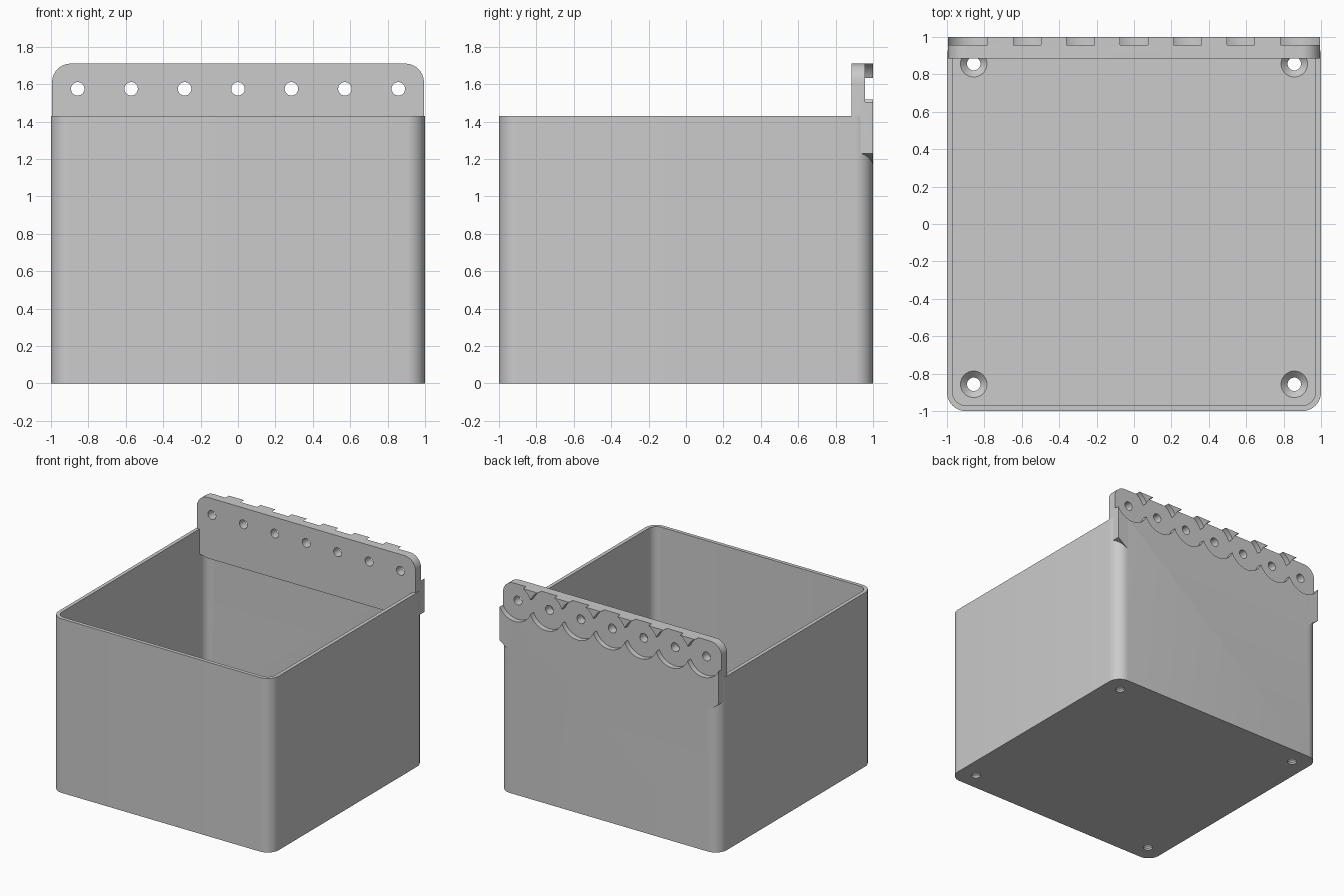
import bpy, bmesh
from math import sin, cos, pi, radians
from mathutils import Matrix, Vector

cube = bpy.data.objects.get("Cube")
if cube:
    bpy.data.objects.remove(cube, do_unlink=True)

grey = bpy.data.materials.new("plain grey")
grey.use_nodes = True
grey.diffuse_color = (0.6, 0.6, 0.6, 1)
grey.node_tree.nodes["Principled BSDF"].inputs["Base Color"].default_value = (0.6, 0.6, 0.6, 1)

WALL, FLOOR, RIM = 0.03, 0.05, 1.43
PLATE_FRONT, HOLE_Z, PITCH = 0.885, 1.575, 2 / 7


def arc(cx, cy, r, start, steps=10):
    """Quarter arc, counter-clockwise from the start angle."""
    angles = [start + pi / 2 * i / steps for i in range(steps + 1)]
    return [(cx + r * cos(a), cy + r * sin(a)) for a in angles]


def rounded_square(half, r):
    c = half - r
    return arc(c, c, r, 0) + arc(-c, c, r, pi / 2) + arc(-c, -c, r, pi) + arc(c, -c, r, 1.5 * pi)


def make_object(name, bm):
    bmesh.ops.recalc_face_normals(bm, faces=bm.faces[:])
    mesh = bpy.data.meshes.new(name)
    bm.to_mesh(mesh)
    bm.free()
    mesh.materials.append(grey)
    ob = bpy.data.objects.new(name, mesh)
    bpy.context.collection.objects.link(ob)
    return ob


def extrude_profile(name, points, direction):
    bm = bmesh.new()
    face = bm.faces.new([bm.verts.new(p) for p in points])
    top = bmesh.ops.extrude_face_region(bm, geom=[face])["geom"]
    bmesh.ops.translate(bm, vec=Vector(direction),
                        verts=[v for v in top if isinstance(v, bmesh.types.BMVert)])
    return make_object(name, bm)


def cutter(name, r1, r2, depth, centre, along_y=False, sides=32):
    bm = bmesh.new()
    turn = Matrix.Rotation(pi / 2, 4, "X") if along_y else Matrix()
    bmesh.ops.create_cone(bm, cap_ends=True, segments=sides, radius1=r1, radius2=r2,
                          depth=depth, matrix=Matrix.Translation(centre) @ turn)
    ob = make_object(name, bm)
    ob.hide_render = True
    return ob


def cut(target, tools):
    bpy.context.view_layer.objects.active = target
    for tool in tools:
        mod = target.modifiers.new("cut", "BOOLEAN")
        mod.operation, mod.solver, mod.object = "DIFFERENCE", "EXACT", tool
        bpy.ops.object.modifier_apply(modifier=mod.name)


# Open box with rounded corners
box = extrude_profile("box", [(x, y, 0) for x, y in rounded_square(1, 0.1)], (0, 0, RIM))
cavity = extrude_profile("cavity_cutter", [(x, y, FLOOR) for x, y in rounded_square(1 - WALL, 0.07)],
                         (0, 0, 2))

# Mounting plate along the back: rounded top, chamfered lower ends
w, top = 0.994, 1.71
half = [(0.9, 1.16), (w, 1.23)] + arc(w - 0.1, top - 0.1, 0.1, 0)
outline = half + [(-x, z) for x, z in reversed(half)]
plate = extrude_profile("mounting_plate", [(x, 1, z) for x, z in outline], (0, PLATE_FRONT - 1, 0))
# Slope the underside up towards the inside of the box
for v in plate.data.vertices:
    if v.co.y < 0.95 and v.co.z < 1.2:
        v.co.z = 1.21

# Scalloped recesses on the back and bolt holes through the plate
xs = [PITCH * i for i in range(-3, 4)]
scallops = [cutter("scallop_cutter", 0.154, 0.154, 0.2, (x, 1.057, HOLE_Z), True, 64) for x in xs]
bolts = [cutter("bolt_cutter", 0.036, 0.036, 0.4, (x, 0.95, HOLE_Z), True) for x in xs]

# Countersunk floor holes
corners = [(x, y) for x in (-0.857, 0.857) for y in (-0.857, 0.857)]
drills = [cutter("drill_cutter", 0.036, 0.036, 0.4, (x, y, 0)) for x, y in corners]
sinks = [cutter("countersink_cutter", 0.03, 0.076, 0.046, (x, y, FLOOR - 0.018)) for x, y in corners]

cut(box, [cavity] + drills + sinks + scallops)
cut(plate, scallops + bolts)
for tool in [cavity] + scallops + bolts + drills + sinks:
    bpy.data.objects.remove(tool, do_unlink=True)

# Smooth the rounded corners, keep the edges sharp
bpy.ops.object.select_all(action="DESELECT")
for ob in (box, plate):
    ob.select_set(True)
bpy.context.view_layer.objects.active = box
bpy.ops.object.shade_smooth_by_angle(angle=radians(30))
